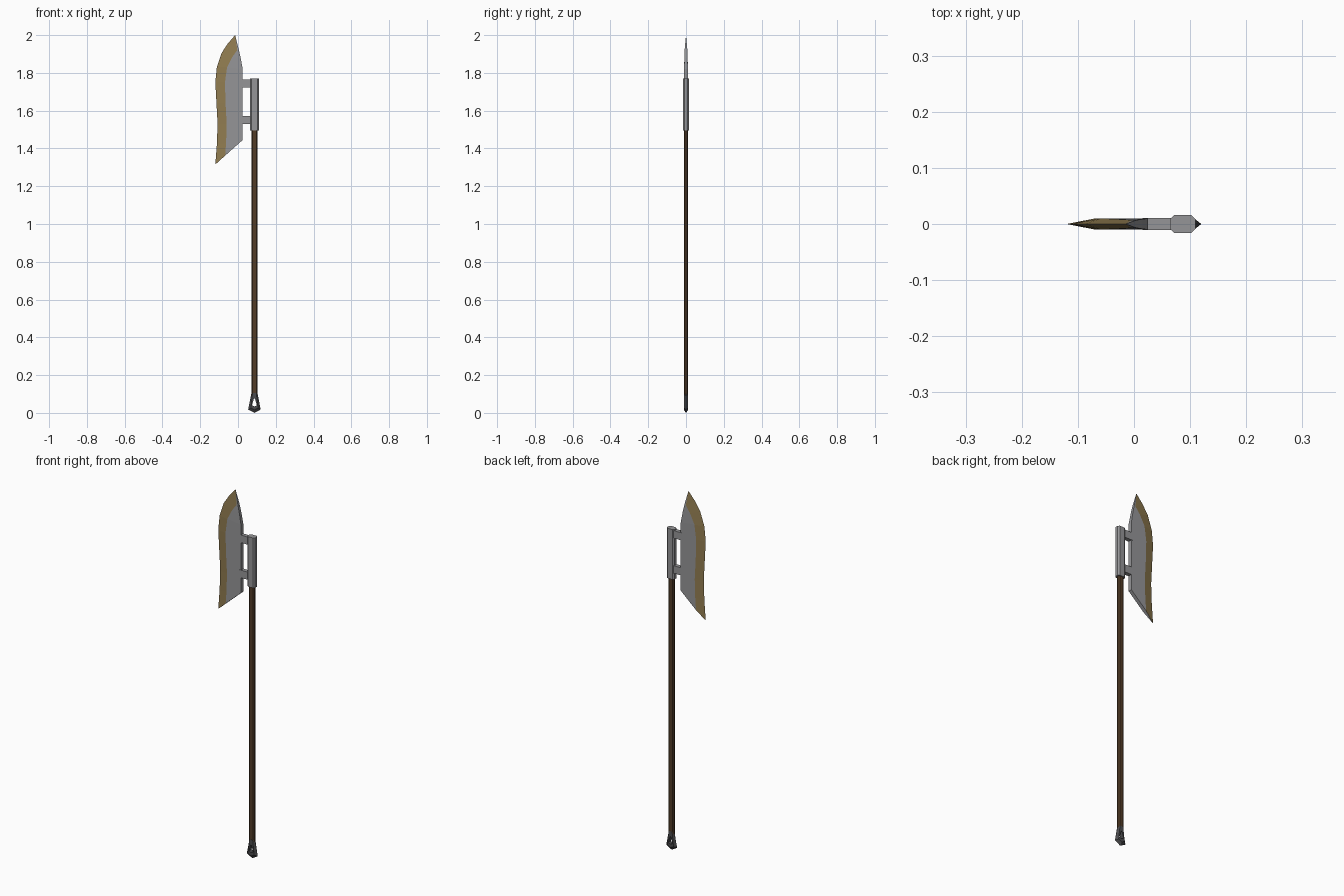
import bpy, bmesh
from mathutils import Vector

if "Cube" in bpy.data.objects:
    bpy.data.objects.remove(bpy.data.objects["Cube"])

CX = 0.087  # pole axis


def material(name, rgb):
    m = bpy.data.materials.new(name)
    m.diffuse_color = (*rgb, 1)
    m.use_nodes = True
    m.node_tree.nodes["Principled BSDF"].inputs["Base Color"].default_value = m.diffuse_color
    return m


STEEL = material("steel", (0.30, 0.30, 0.31))
GOLD = material("gold", (0.28, 0.20, 0.08))
WOOD = material("wood", (0.085, 0.045, 0.02))
IRON = material("iron", (0.07, 0.07, 0.075))


def make(name, bm, *mats):
    bmesh.ops.remove_doubles(bm, verts=bm.verts, dist=1e-5)
    bmesh.ops.dissolve_degenerate(bm, edges=bm.edges, dist=1e-6)
    bmesh.ops.recalc_face_normals(bm, faces=bm.faces)
    me = bpy.data.meshes.new(name)
    bm.to_mesh(me)
    bm.free()
    ob = bpy.data.objects.new(name, me)
    bpy.context.collection.objects.link(ob)
    for m in mats:
        me.materials.append(m)
    return ob


def face(bm, pts, mat=0):
    f = bm.faces.new([bm.verts.new(p) for p in pts])
    f.material_index = mat


def octagon_bar(name, hx, hy, c, z0, z1, mat):
    """Vertical bar with a chamfered rectangular section."""
    sec = [(hx, hy - c), (hx - c, hy), (c - hx, hy), (-hx, hy - c),
           (-hx, c - hy), (c - hx, -hy), (hx - c, -hy), (hx, c - hy)]
    bm = bmesh.new()
    rings = [[bm.verts.new((CX + x, y, z)) for x, y in sec] for z in (z0, z1)]
    for i in range(8):
        j = (i + 1) % 8
        bm.faces.new((rings[0][i], rings[0][j], rings[1][j], rings[1][i]))
    for r in rings:
        bm.faces.new(r)
    return make(name, bm, mat)


# Blade: rows of cutting edge, bevel ridge and back, from tip to heel
edge = [(-.015, 2.0), (-.054, 1.955), (-.087, 1.905), (-.112, 1.83), (-.12, 1.75),
        (-.114, 1.64), (-.108, 1.53), (-.112, 1.42), (-.12, 1.315)]
ridge = [(-.015, 2.0), (-.004, 1.92), (-.03, 1.885), (-.058, 1.83), (-.069, 1.75),
         (-.066, 1.64), (-.06, 1.53), (-.063, 1.43), (-.068, 1.362)]
back = [(-.015, 2.0), (.004, 1.925), (.014, 1.88), (.025, 1.82), (.025, 1.75),
        (.025, 1.64), (.025, 1.57), (.025, 1.50), (.025, 1.445)]
half = [0, .007, .0085] + [.01] * 6
bm = bmesh.new()
P = lambda p, y=0: (p[0], y, p[1])
for i in range(8):
    j = i + 1
    for s in (1, -1):
        a, b = s * half[i], s * half[j]
        strips = [([P(edge[i]), P(edge[j]), P(ridge[j], b), P(ridge[i], a)], 1),
                  ([P(ridge[i], a), P(ridge[j], b), P(back[j], b), P(back[i], a)], 0)]
        for pts, m in strips:
            if i == 0:
                pts = list(dict.fromkeys(pts))
            face(bm, pts, m)
    pts = [P(back[i], -half[i]), P(back[i], half[i]), P(back[j], half[j]), P(back[j], -half[j])]
    face(bm, list(dict.fromkeys(pts)))
h = half[-1]
face(bm, [P(edge[-1]), P(ridge[-1], h), P(back[-1], h), P(back[-1], -h), P(ridge[-1], -h)])
make("blade", bm, STEEL, GOLD)

# Socket and the two brackets that hold the blade
octagon_bar("socket", .023, .016, .008, 1.495, 1.77, STEEL)
for name, z in (("lower_bracket", 1.55), ("upper_bracket", 1.743)):
    bm = bmesh.new()
    bmesh.ops.create_cube(bm, size=1)
    bmesh.ops.scale(bm, vec=(.06, .022, .042), verts=bm.verts)
    bmesh.ops.translate(bm, vec=(.045, 0, z), verts=bm.verts)
    make(name, bm, STEEL)

# Pole
octagon_bar("pole", .0165, .010, .006, .085, 1.50, WOOD)

# Pommel: triangular loop with a sharp outer rim
outer = [(-.016, .105), (-.033, .018), (0, 0), (.033, .018), (.016, .105)]
mid = [(-.010, .105), (-.019, .026), (0, .016), (.019, .026), (.010, .105)]
hole = [(-.003, .075), (-.013, .04), (0, .034), (.013, .04), (.003, .075)]
bm = bmesh.new()
Q = lambda p, y=0: (CX + p[0], y, p[1])
T = .011
for i in range(5):
    j = (i + 1) % 5
    for s in (T, -T):
        face(bm, [Q(outer[i]), Q(outer[j]), Q(mid[j], s), Q(mid[i], s)])
        face(bm, [Q(mid[i], s), Q(mid[j], s), Q(hole[j], s), Q(hole[i], s)])
    face(bm, [Q(hole[i], -T), Q(hole[j], -T), Q(hole[j], T), Q(hole[i], T)])
make("pommel", bm, IRON)
